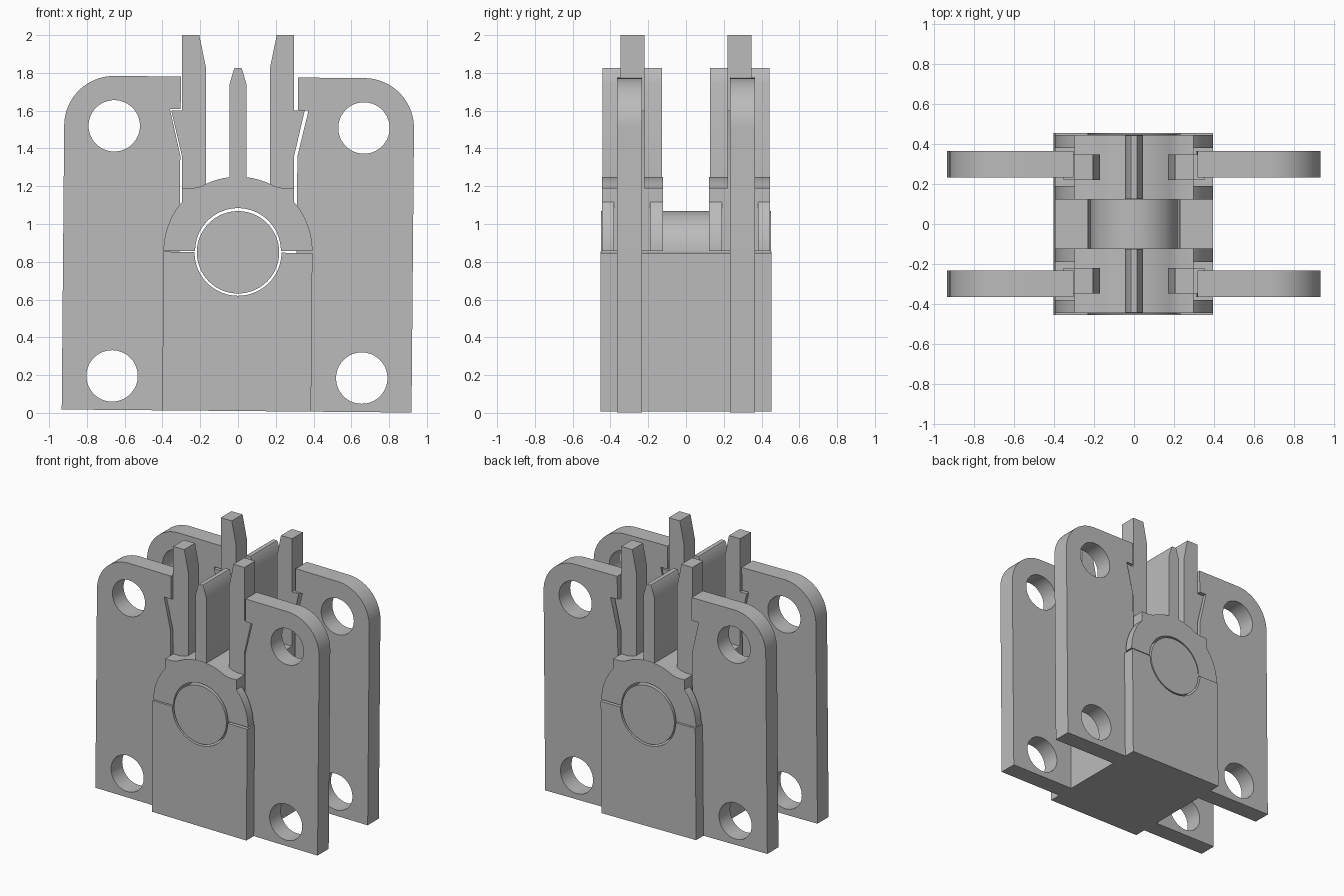
import bpy, bmesh, math
from mathutils import Matrix, Vector

default = bpy.data.objects.get("Cube")
if default:
    bpy.data.objects.remove(default, do_unlink=True)

grey = bpy.data.materials.new("plain grey")
grey.use_nodes = True
grey.diffuse_color = (0.5, 0.5, 0.5, 1)
grey.node_tree.nodes["Principled BSDF"].inputs["Base Color"].default_value = (0.5, 0.5, 0.5, 1)

AXIS = 0.85                      # height of the pin centre
PIVOT = Vector((0, 0, AXIS))
# The base and its plates lean very slightly
LEAN = (Matrix.Translation(PIVOT) @ Matrix.Rotation(math.radians(0.5), 4, 'Y')
        @ Matrix.Translation(-PIVOT))


def arc(cx, cz, r, a0, a1, n=24):
    """Points on an arc in the x-z plane, angles in degrees."""
    steps = [math.radians(a0 + (a1 - a0) * i / n) for i in range(n + 1)]
    return [(cx + r * math.cos(a), cz + r * math.sin(a)) for a in steps]


def mirrored(points):
    return [(-x, z) for x, z in reversed(points)]


def prism(name, profile, y0, y1, matrix=None):
    """Extrude an x-z profile along y."""
    bm = bmesh.new()
    face = bm.faces.new([bm.verts.new((x, y0, z)) for x, z in profile])
    new = bmesh.ops.extrude_face_region(bm, geom=[face])["geom"]
    bmesh.ops.translate(bm, vec=(0, y1 - y0, 0),
                        verts=[v for v in new if isinstance(v, bmesh.types.BMVert)])
    bmesh.ops.recalc_face_normals(bm, faces=bm.faces)
    if matrix:
        bm.transform(matrix)
    mesh = bpy.data.meshes.new(name)
    bm.to_mesh(mesh)
    bm.free()
    mesh.materials.append(grey)
    obj = bpy.data.objects.new(name, mesh)
    bpy.context.collection.objects.link(obj)
    return obj


def select_only(obj):
    bpy.ops.object.select_all(action='DESELECT')
    obj.select_set(True)
    bpy.context.view_layer.objects.active = obj


def cut(obj, cutter):
    mod = obj.modifiers.new("cut", 'BOOLEAN')
    mod.operation = 'DIFFERENCE'
    mod.solver = 'EXACT'
    mod.object = cutter
    select_only(obj)
    bpy.ops.object.modifier_apply(modifier=mod.name)
    bpy.data.objects.remove(cutter, do_unlink=True)


parts = []

# Base block with the lower half of the bore
base = [(-0.394, 0.01), (0.394, 0.01), (0.394, AXIS)]
base += arc(0, AXIS, 0.23, 0, -180, 48) + [(-0.394, AXIS)]
parts.append(prism("base_block", base, -0.453, 0.453, LEAN))

# Pin lying in the bore
parts.append(prism("pin", arc(0, AXIS, 0.218, 0, 360, 96)[:-1], -0.45, 0.45))

# Side plates with a latch pocket, a rounded corner and two holes
plate = [(0.38, 0.01), (0.38, AXIS), (0.31, AXIS), (0.31, 1.36), (0.367, 1.605),
         (0.31, 1.605), (0.31, 1.778)]
plate += arc(0.662, 1.514, 0.264, 90, 0) + [(0.926, 0.01)]

# Latch prong with an outward barb
prong = [(0.17, 1.17), (0.297, 1.17), (0.297, 1.36), (0.353, 1.6), (0.297, 1.6),
         (0.297, 2.0), (0.205, 2.0), (0.17, 1.83)]

# Cap arching over the pin, with square shoulders
half = arc(0, 0.857, 0.394, 0, 41) + [(0.297, 1.19), (0.235, 1.19)]
crown = arc(0, AXIS, 0.4, 58, 122)
cap = half + crown[1:-1] + mirrored(half) + arc(0, 0.857, 0.227, 180, 0, 48)

# Centre fin with a tapered tip
fin = [(0.045, 1.2), (0.045, 1.74), (0.023, 1.815), (0.016, 1.827)]
fin += mirrored(fin)


def span(end, near, far):
    return sorted((end * near, end * far))


for end, end_name in ((-1, "front"), (1, "back")):
    cap_obj = prism(end_name + "_cap", cap, *span(end, 0.122, 0.444))
    for side, side_name in ((1, "left"), (-1, "right")):
        name = end_name + "_" + side_name

        def flip(points):
            return points if side > 0 else mirrored(points)

        wing = prism(name + "_plate", flip(plate), *span(end, 0.232, 0.365), LEAN)
        for z in (0.19, 1.514):
            hole = arc(side * 0.661, z, 0.136, 0, 360, 64)[:-1]
            cut(wing, prism("hole_cutter", hole, *span(end, 0.1, 0.5), LEAN))
        parts.append(wing)
        parts.append(prism(name + "_prong", flip(prong), *span(end, 0.219, 0.347)))

        # Notch in the cap where the plate passes
        notch = [(0.297, 0.8), (0.5, 0.8), (0.5, 1.15), (0.297, 1.15)]
        cut(cap_obj, prism("notch_cutter", flip(notch), *span(end, 0.19, 0.38)))
    parts.append(cap_obj)
    parts.append(prism(end_name + "_fin", fin, *span(end, 0.126, 0.442)))

# Smooth the round surfaces, keep edges sharp
for obj in parts:
    select_only(obj)
    bpy.ops.object.shade_smooth_by_angle(angle=math.radians(25))
